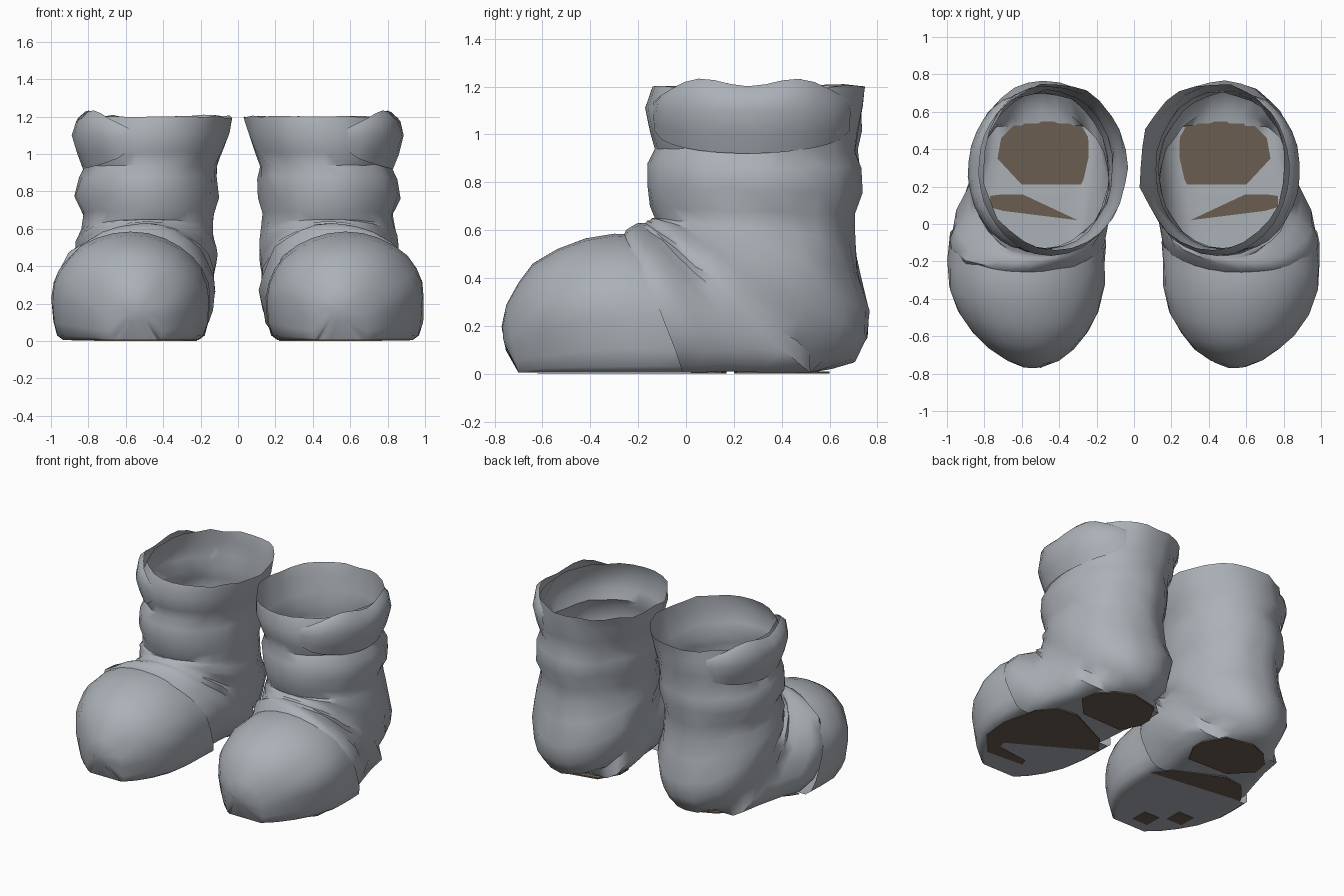
import bpy, bmesh, math, random

old = bpy.data.objects.get("Cube")
if old:
    bpy.data.objects.remove(old, do_unlink=True)

FLOOR = 0.004
SIDES = 28


def make_material(name, color):
    mat = bpy.data.materials.new(name)
    mat.use_nodes = True
    mat.diffuse_color = (*color, 1)
    bsdf = mat.node_tree.nodes["Principled BSDF"]
    bsdf.inputs["Base Color"].default_value = (*color, 1)
    bsdf.inputs["Roughness"].default_value = 0.8
    return mat


grey = make_material("grey leather", (0.41, 0.44, 0.475))
brown = make_material("brown sole", (0.145, 0.11, 0.08))


def finish(name, bm, mat, smooth=True):
    bmesh.ops.recalc_face_normals(bm, faces=bm.faces[:])
    mesh = bpy.data.meshes.new(name)
    bm.to_mesh(mesh)
    bm.free()
    mesh.materials.append(mat)
    obj = bpy.data.objects.new(name, mesh)
    bpy.context.collection.objects.link(obj)
    if smooth:
        bpy.ops.object.select_all(action="DESELECT")
        obj.select_set(True)
        bpy.context.view_layer.objects.active = obj
        bpy.ops.object.shade_smooth_by_angle(angle=math.radians(45))
    return obj


def bridge(bm, rows, closed):
    n = len(rows[0])
    for lower, upper in zip(rows, rows[1:]):
        for i in range(n if closed else n - 1):
            j = (i + 1) % n
            bm.faces.new((lower[i], lower[j], upper[j], upper[i]))


def loft(name, rings, side, square, sink, close_end=False, rough=0.01):
    """Rings: front y, front z, back y, back z, inner x, outer x."""
    bm = bmesh.new()
    rows = []
    for yf, zf, yb, zb, x0, x1 in rings:
        row = []
        # Rings that reach the ground get a flat, squarer underside
        power, flat = (square, sink) if zb < 0.02 else (1, 1)
        for i in range(SIDES):
            a = math.tau * i / SIDES
            c, s = math.cos(a), math.sin(a)
            if c < 0:
                c, s = -abs(c) ** power, math.copysign(abs(s) ** power, s)
            t = min(1, (1 - c) / 2 * flat)
            z = zf + (zb - zf) * t
            # Wrinkles fade out at the ankle crease and the sole
            j = rough * min(1, 0.1 + 4 * t) if z > 0.05 else 0
            x = (x0 + x1) / 2 + s * (x1 - x0) / 2 + random.uniform(-j, j)
            y = yf + (yb - yf) * t + random.uniform(-j, j)
            z += random.uniform(-j, j)
            row.append(bm.verts.new((side * x, y, max(z, FLOOR))))
        rows.append(row)
    bridge(bm, rows, True)
    if close_end:
        bm.faces.new(rows[-1])
    return finish(name, bm, grey)


def cuff_flap(name, side):
    # Leaf-shaped turned-over fold hugging the outer side of the opening
    bm = bmesh.new()
    rows = []
    for z, bulge in ((0.92, 0.0), (1.0, 0.08), (1.1, 0.15), (1.19, 0.1), (1.225, 0.0)):
        row = []
        for i in range(15):
            t = i / 14
            a = 0.4 + 2.2 * t
            swell = math.sin(math.pi * t) ** 0.6 if 0 < i < 14 else 0
            r = 1.025 + bulge * swell + random.uniform(-0.006, 0.006)
            wave = 0.024 * math.cos(t * 13 - 3.4) * swell if z > 1.15 else 0
            height = 1.08 + (z - 1.08) * (0.4 + 0.6 * swell) + wave
            row.append(bm.verts.new((side * (0.43 + 0.39 * r * math.sin(a)),
                                     0.29 - 0.45 * r * math.cos(a), height)))
        rows.append(row)
    bridge(bm, rows, False)
    return finish(name, bm, grey)


def plate(name, points, side, height):
    # Tall plates show inside the boot too, low ones only underneath
    bm = bmesh.new()
    base = bm.faces.new([bm.verts.new((side * x, y, 0)) for x, y in points])
    top = bmesh.ops.extrude_face_region(bm, geom=[base])
    for v in top["geom"]:
        if isinstance(v, bmesh.types.BMVert):
            v.co.z = height
    return finish(name, bm, brown, smooth=False)


# Shaft with slouching folds, turning at the ankle into the foot
UPPER = [
    (-0.14, 1.2, 0.75, 1.2, 0.03, 0.81),
    (-0.17, 1.11, 0.74, 1.12, 0.05, 0.84),
    (-0.15, 1.01, 0.73, 1.02, 0.08, 0.85),
    (-0.13, 0.94, 0.71, 0.93, 0.11, 0.82),
    (-0.16, 0.88, 0.73, 0.86, 0.11, 0.85),
    (-0.16, 0.78, 0.73, 0.76, 0.11, 0.87),
    (-0.15, 0.7, 0.7, 0.66, 0.13, 0.83),
    (-0.13, 0.65, 0.7, 0.56, 0.13, 0.84),
    (-0.14, 0.65, 0.72, 0.42, 0.12, 0.86),
    (-0.15, 0.64, 0.77, 0.27, 0.11, 0.86),
    (-0.16, 0.64, 0.76, 0.15, 0.12, 0.86),
    (-0.17, 0.63, 0.71, 0.05, 0.13, 0.85),
    (-0.18, 0.63, 0.61, 0.02, 0.13, 0.86),
    (-0.19, 0.63, 0.52, 0, 0.13, 0.86),
    (-0.2, 0.63, 0.36, 0, 0.12, 0.89),
    (-0.22, 0.62, 0.18, 0.01, 0.14, 0.95),
    (-0.25, 0.6, 0.04, 0, 0.16, 0.985),
    (-0.28, 0.53, -0.08, 0, 0.19, 0.96),
]

# Rounded toe shell lapping over the foot
TOE = [
    (-0.22, 0.58, -0.01, 0, 0.15, 0.99),
    (-0.3, 0.585, -0.13, 0, 0.155, 0.995),
    (-0.42, 0.565, -0.27, 0, 0.16, 0.99),
    (-0.54, 0.52, -0.42, 0, 0.19, 0.94),
    (-0.64, 0.46, -0.54, 0, 0.25, 0.86),
    (-0.7, 0.38, -0.63, 0, 0.32, 0.78),
    (-0.75, 0.29, -0.7, 0, 0.4, 0.69),
    (-0.77, 0.2, -0.75, 0.1, 0.49, 0.6),
]

HEEL_PATCH = [(0.22, 0.33), (0.29, 0.2), (0.6, 0.21), (0.73, 0.35), (0.71, 0.46),
              (0.62, 0.55), (0.5, 0.6), (0.3, 0.56), (0.22, 0.42)]
BALL_PATCH = [(0.3, 0.02), (0.62, 0.17), (0.77, 0.15), (0.77, 0.09), (0.7, 0.07)]
# Worn underside of the ball, reaching round the edge on the left boot
BALL_EDGE = [(0.22, -0.09), (0.3, 0.02), (0.62, 0.17), (0.77, 0.15), (0.86, 0.05)]
WORN = {
    1: BALL_EDGE + [(0.92, -0.2), (0.9, -0.4), (0.76, -0.56), (0.48, -0.54),
                    (0.5, -0.49), (0.74, -0.46), (0.75, -0.4)],
    -1: BALL_EDGE + [(0.89, 0)],
}

for label, side in (("left", 1), ("right", -1)):
    random.seed(4 + side)
    loft(label + "_boot_upper", UPPER, side, 0.9, 1.15)
    loft(label + "_toe_cap", TOE, side, 0.65, 1.2, close_end=True, rough=0.005)
    cuff_flap(label + "_cuff_flap", side)
    plate(label + "_heel_patch", HEEL_PATCH, side, 0.009)
    plate(label + "_ball_patch", BALL_PATCH, side, 0.009)
    plate(label + "_worn_sole", WORN[side], side, 0.003)

# Small worn spots under the right toe
for k, (x, y) in enumerate(((0.57, -0.56), (0.74, -0.42))):
    r = 0.06
    spot = [(x - r, y - r), (x + r, y - r), (x + r, y + r), (x - r, y + r)]
    plate(f"right_toe_spot_{k + 1}", spot, -1, 0.003)
